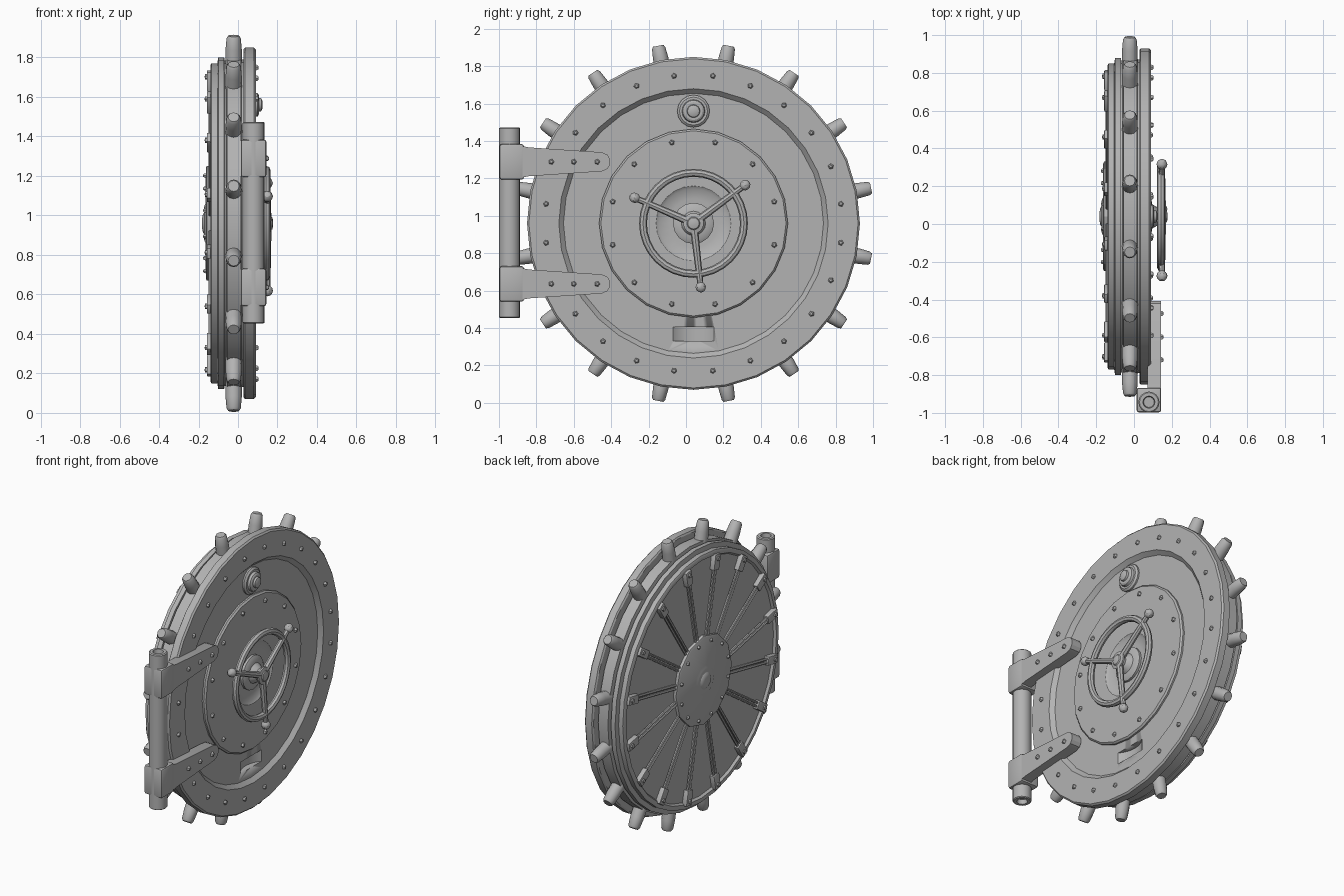
import bpy, bmesh
from math import sin, cos, pi, radians
from mathutils import Matrix, Vector

if "Cube" in bpy.data.objects:
    bpy.data.objects.remove(bpy.data.objects["Cube"], do_unlink=True)

steel = bpy.data.materials.new("grey steel")
steel.use_nodes = True
GREY = (0.45, 0.45, 0.45, 1)
steel.diffuse_color = GREY
steel.node_tree.nodes["Principled BSDF"].inputs["Base Color"].default_value = GREY

T = lambda x, y, z: Matrix.Translation((x, y, z))
# Door frame: local z is the door axis (world +x), local x is world +y, local y is up
DOOR = T(0, 0.04, 0.96) @ Matrix(((0, 0, 1, 0), (1, 0, 0, 0), (0, 1, 0, 0), (0, 0, 0, 1)))
TO_RADIAL = Matrix.Rotation(pi / 2, 4, 'Y')


def ring(count, radius, depth, offset=0.5):
    """Evenly spaced frames around the door axis."""
    return [DOOR @ Matrix.Rotation(2 * pi * (i + offset) / count, 4, 'Z') @ T(radius, 0, depth)
            for i in range(count)]


def finish(name, bm, angle=30):
    bmesh.ops.remove_doubles(bm, verts=bm.verts, dist=0.0001)
    bmesh.ops.recalc_face_normals(bm, faces=bm.faces)
    mesh = bpy.data.meshes.new(name)
    bm.to_mesh(mesh)
    bm.free()
    mesh.materials.append(steel)
    ob = bpy.data.objects.new(name, mesh)
    bpy.context.collection.objects.link(ob)
    bpy.ops.object.select_all(action='DESELECT')
    ob.select_set(True)
    bpy.context.view_layer.objects.active = ob
    bpy.ops.object.shade_smooth_by_angle(angle=radians(angle))
    return ob


def lathe(name, profile, segs, frames, closed=False):
    """Turn a (radius, height) profile about local z, once per frame."""
    bm = bmesh.new()
    for frame in frames:
        rows = []
        for r, h in profile:
            if r == 0:
                rows.append([bm.verts.new(frame @ Vector((0, 0, h)))] * segs)
            else:
                rows.append([bm.verts.new(frame @ Vector((r * cos(2 * pi * i / segs),
                             r * sin(2 * pi * i / segs), h))) for i in range(segs)])
        if closed:
            rows.append(rows[0])
        for a, b in zip(rows, rows[1:]):
            for i in range(segs):
                j = (i + 1) % segs
                bm.faces.new(list(dict.fromkeys((a[i], a[j], b[j], b[i]))))
    return finish(name, bm)


def boxes(name, size, frames, bevel=0.0):
    bm = bmesh.new()
    for frame in frames:
        bmesh.ops.create_cube(bm, size=1, matrix=frame @ Matrix.Diagonal((*size, 1)))
    if bevel:
        bmesh.ops.bevel(bm, geom=bm.edges[:], offset=bevel, segments=2, affect='EDGES', profile=0.5)
    return finish(name, bm)


# Stepped door body with a sunken front panel
door = lathe("door_body", [
    (0, 0.065), (0.695, 0.065), (0.72, 0.09), (0.88, 0.09), (0.89, 0.08), (0.89, 0.035),
    (0.88, 0.028), (0.83, 0.028), (0.83, 0.018), (0.85, 0.015), (0.85, -0.055), (0.825, -0.06),
    (0.825, -0.068), (0.84, -0.07), (0.84, -0.1), (0.81, -0.105), (0.81, -0.135),
    (0.8, -0.14), (0.78, -0.14), (0.77, -0.125), (0.25, -0.14), (0, -0.14)], 32, [DOOR])

# Scooped hand slot below the wheel
cutter = lathe("slot_cutter", [(0, -0.0375), (0.171, -0.0375), (0.171, 0.0375), (0, 0.0375)],
               48, [T(0.196, 0.04, 0.368)])
cutter.hide_render = True
cut = door.modifiers.new("slot", 'BOOLEAN')
cut.operation, cut.solver, cut.object = 'DIFFERENCE', 'EXACT', cutter
bpy.ops.object.select_all(action='DESELECT')
bpy.context.view_layer.objects.active = door
door.select_set(True)
bpy.ops.object.modifier_apply(modifier=cut.name)
bpy.data.objects.remove(cutter, do_unlink=True)

# Raised centre plate with a bowl and a boss
lathe("centre_plate", [(0.505, 0.06), (0.505, 0.076), (0.495, 0.086), (0.2, 0.086),
                       (0.185, 0.075), (0.13, 0.068), (0, 0.068)], 24, [DOOR])
lathe("wheel_boss", [(0.11, 0.06), (0.11, 0.083), (0.095, 0.092), (0.065, 0.096),
                     (0.05, 0.12), (0.04, 0.13), (0.04, 0.15), (0.055, 0.152), (0.055, 0.163),
                     (0.035, 0.168), (0.03, 0.174), (0.012, 0.178), (0, 0.178)], 16, [DOOR])

# Hand wheel: rim, three spokes and end knobs
rim = [(0.27 + 0.021 * cos(a * pi / 4), 0.143 + 0.021 * sin(a * pi / 4)) for a in range(8)]
lathe("wheel_rim", rim, 32, [DOOR], closed=True)
arms = ring(3, 0, 0.148, 36.5 / 120)
lathe("wheel_spokes", [(0, 0), (0.022, 0), (0.016, 0.33), (0, 0.33)], 8,
      [f @ TO_RADIAL for f in arms])
ball = [(0.029 * sin(a * pi / 6), 0.343 - 0.029 * cos(a * pi / 6)) for a in range(1, 6)]
lathe("wheel_knobs", [(0, 0.314)] + ball + [(0, 0.372)], 10, [f @ TO_RADIAL for f in arms])

# Rivets on the flange and the centre plate
RIVET = [(0.016, -0.003), (0.014, 0.008), (0.008, 0.014), (0, 0.014)]
lathe("flange_rivets", RIVET, 5, ring(24, 0.795, 0.09))
lathe("plate_rivets", RIVET, 5, ring(12, 0.447, 0.086))

# Stepped peephole stud above the wheel
lathe("peephole", [(0.087, 0.06), (0.087, 0.075), (0.075, 0.085), (0.062, 0.085), (0.058, 0.1),
                   (0.048, 0.106), (0.035, 0.106), (0.032, 0.118), (0.018, 0.124), (0, 0.124)],
      16, [DOOR @ T(0, 0.6, 0)])

# Locking bolts around the edge
lathe("locking_bolts", [(0, 0.78), (0.043, 0.78), (0.041, 0.9), (0.036, 0.955), (0.028, 0.968),
                        (0, 0.968)], 12, [f @ TO_RADIAL for f in ring(16, 0, -0.022)])

# Rear: paired rods, clamps and hub plate
for side, name in ((-1, "rear_rods_a"), (1, "rear_rods_b")):
    lathe(name, [(0, 0.25), (0.0085, 0.25), (0.0085, 0.72), (0, 0.72)], 6,
          [f @ T(0, side * 0.011, 0) @ TO_RADIAL for f in ring(16, 0, -0.142)])
boxes("rear_clamps", (0.1, 0.055, 0.035), ring(16, 0.735, -0.14), 0.004)
lathe("clamp_studs", [(0.014, 0), (0.014, -0.01), (0, -0.012)], 6, ring(16, 0.757, -0.157))
lathe("rear_hub", [(0.29, -0.13), (0.29, -0.158), (0.28, -0.163), (0.1, -0.165), (0.085, -0.171),
                   (0.055, -0.171), (0.045, -0.178), (0.025, -0.182), (0, -0.182)], 12, [DOOR])
lathe("rear_hub_rivets", [(r * 0.8, -h) for r, h in RIVET], 5, ring(12, 0.25, -0.162))

# Hinge pin with hollow ends
HX, HY = 0.079, -0.943
lathe("hinge_pin", [(0, -0.48), (0.028, -0.48), (0.032, -0.51), (0.05, -0.51), (0.056, -0.505),
                    (0.056, 0.505), (0.05, 0.51), (0.032, 0.51), (0.028, 0.48), (0, 0.48)],
      16, [T(HX, HY, 0.963)])
heights = (1.289, 0.636)
boxes("hinge_knuckles", (0.13, 0.13, 0.19), [T(HX, -0.932, z) for z in heights], 0.012)

# Tapered hinge straps with rounded ends
bm = bmesh.new()
half = [(-0.88, 0.085), (-0.84, 0.077), (-0.45, 0.051), (-0.42, 0.038), (-0.407, 0.016)]
outline = half + [(y, -z) for y, z in reversed(half)]
for zc in heights:
    face = bm.faces.new([bm.verts.new((0.072, y, zc + z)) for y, z in outline])
    out = bmesh.ops.extrude_face_region(bm, geom=[face], use_keep_orig=True)
    moved = [v for v in out["geom"] if isinstance(v, bmesh.types.BMVert)]
    bmesh.ops.translate(bm, verts=moved, vec=(0.07, 0, 0))
finish("hinge_straps", bm)
lathe("strap_rivets", RIVET, 5,
      [DOOR @ T(y - 0.04, z - 0.96, 0.142) for z in heights for y in (-0.72, -0.6, -0.475)])
